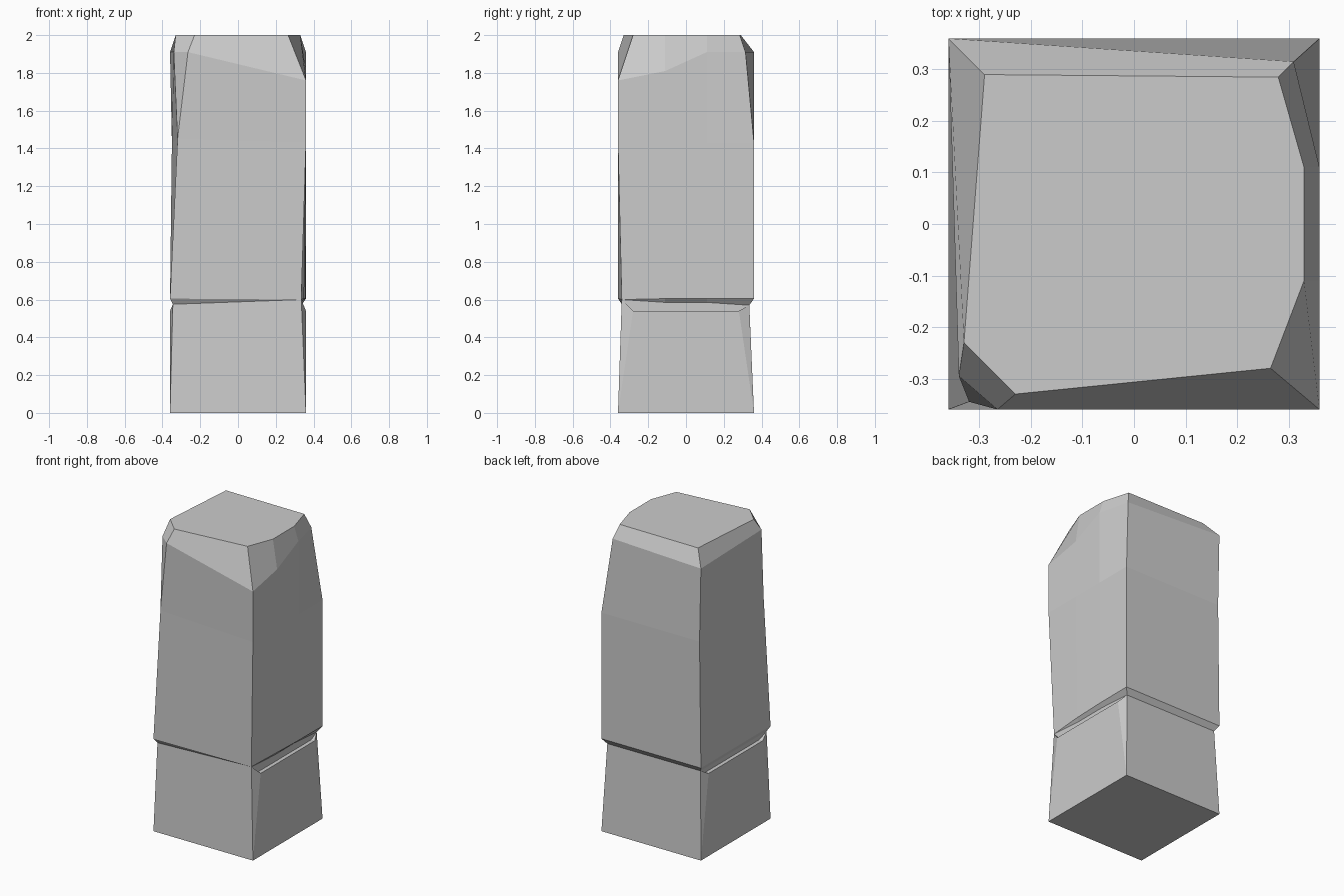
import bpy, bmesh

if "Cube" in bpy.data.objects:
    bpy.data.objects.remove(bpy.data.objects["Cube"])

bm = bmesh.new()
cache = {}


def vert(p):
    if p not in cache:
        cache[p] = bm.verts.new(p)
    return cache[p]


def face(*pts):
    # shared points collapse, so pinched quads become triangles
    unique = list(dict.fromkeys(pts))
    if len(unique) > 2:
        bm.faces.new([vert(p) for p in unique])


def loft(low, high):
    n = len(low)
    for i in range(n):
        j = (i + 1) % n
        face(low[i], low[j], high[j], high[i])


# Rings run: front left, front right, two along the right, back right, back left, left front
pinch = [(-.345, -.34, .575), (.335, -.34, .6), (.335, -.11, .585), (.335, .11, .585),
         (.335, .335, .57), (-.34, .335, .572), (-.345, -.34, .575)]
lip = [(-.36, -.36, .605), (.335, -.34, .6), (.35, -.11, .605), (.358, .11, .605),
       (.36, .36, .605), (-.36, .36, .605), (-.36, -.36, .605)]
waist = [(-.32, -.345, 1.45), (.36, -.36, 1.43), (.36, -.11, 1.43), (.36, .11, 1.43),
         (.36, .36, 1.43), (-.35, .36, 1.43), (-.32, -.345, 1.45)]
shoulder = [(-.265, -.36, 1.91), (.36, -.36, 1.76), (.36, -.11, 1.81), (.36, .11, 1.91),
            (.31, .315, 1.91), (-.36, .36, 1.91), (-.34, -.295, 1.91)]
crown = [(x, y, 2.0) for x, y in [(-.23, -.33), (.265, -.28), (.33, -.11), (.33, .11),
                                  (.28, .285), (-.29, .29), (-.33, -.23)]]

# Upper block, from groove to chipped top
for low, high in zip([pinch, lip, waist, shoulder], [lip, waist, shoulder, crown]):
    loft(low, high)
face(*crown)

# Lower block: bottom, front and back
h = .36
fl, fr, br, bl = [(-h, -h, 0.0), (h, -h, 0.0), (h, h, 0.0), (-h, h, 0.0)]
face(bl, br, fr, fl)
face(fl, fr, pinch[1], pinch[0])
face(br, bl, pinch[5], pinch[4])


# Lower block sides, each with a small flat ledge under the groove
def ledge_side(s, b0, b1, rim):
    o0, o1 = (s * .36, -.28, .54), (s * .36, .28, .54)
    i0, i1 = (s * .335, -.28, .54), (s * .335, .28, .54)
    face(b0, b1, o1, o0)
    face(b0, o0, rim[0])
    face(b1, rim[-1], o1)
    face(o0, o1, i1, i0)
    face(o0, i0, rim[0])
    face(o1, rim[-1], i1)
    face(i0, i1, *reversed(rim))


ledge_side(1, fr, br, pinch[1:5])
ledge_side(-1, fl, bl, [pinch[0], pinch[5]])

bmesh.ops.recalc_face_normals(bm, faces=bm.faces)
mesh = bpy.data.meshes.new("stone_pillar")
bm.to_mesh(mesh)
bm.free()
pillar = bpy.data.objects.new("stone_pillar", mesh)
bpy.context.collection.objects.link(pillar)
